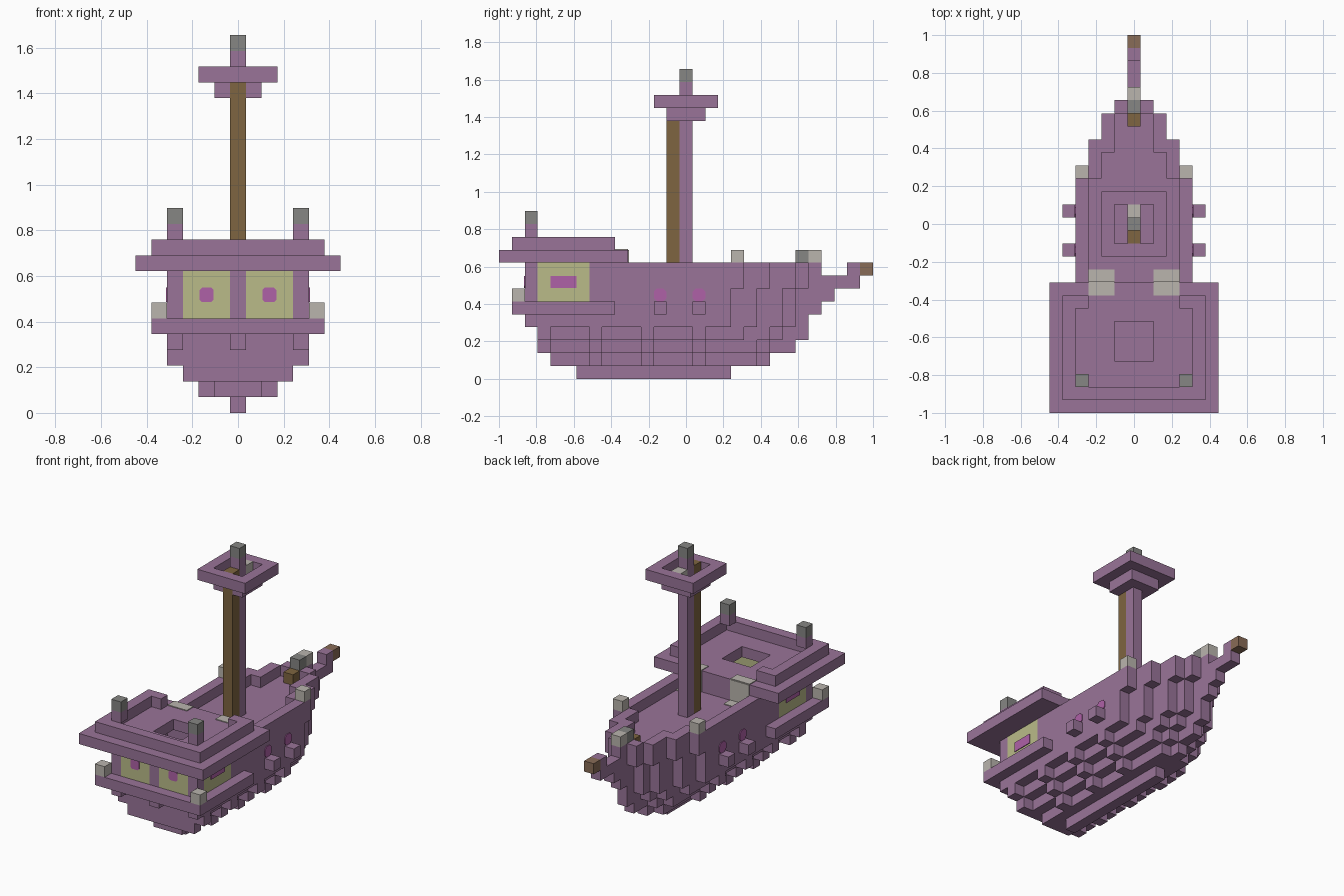
import bpy
import bmesh
from mathutils import Vector

cube = bpy.data.objects.get("Cube")
if cube:
    bpy.data.objects.remove(cube, do_unlink=True)

U = 2 / 29  # one block


def material(name, r, g, b):
    m = bpy.data.materials.new(name)
    m.use_nodes = True
    m.diffuse_color = (r, g, b, 1)
    m.node_tree.nodes["Principled BSDF"].inputs["Base Color"].default_value = (r, g, b, 1)
    return m


PURPLE = material("dusty_purple", .32, .175, .315)
GREY = material("mid_grey", .24, .24, .23)
PALE = material("pale_grey", .49, .46, .42)
BROWN = material("ladder_brown", .21, .13, .052)
NOSE = material("nose_brown", .25, .15, .095)
YELLOW = material("window_yellow", .49, .50, .25)
PINK = material("pink", .43, .12, .39)


def finish(name, bm, mat):
    mesh = bpy.data.meshes.new(name)
    bm.to_mesh(mesh)
    bm.free()
    mesh.materials.append(mat)
    obj = bpy.data.objects.new(name, mesh)
    bpy.context.collection.objects.link(obj)
    return obj


def point(i, j, k):
    """Block grid corner to world position."""
    return Vector(((i - .5) * U, j * U - 1, k * U))


def blocks(name, cells, mat):
    """Skin a set of grid blocks, keeping only the outer faces."""
    cells = set(cells)
    bm = bmesh.new()
    for c in cells:
        for axis in range(3):
            for side in (0, 1):
                near = list(c)
                near[axis] += 2 * side - 1
                if tuple(near) in cells:
                    continue
                a, b = (axis + 1) % 3, (axis + 2) % 3
                ring = []
                for s, t in ((0, 0), (1, 0), (1, 1), (0, 1)):
                    p = list(c)
                    p[axis] += side
                    p[a] += s
                    p[b] += t
                    ring.append(bm.verts.new(point(*p)))
                bm.faces.new(ring if side else ring[::-1])
    bmesh.ops.remove_doubles(bm, verts=bm.verts, dist=U / 50)
    return finish(name, bm, mat)


def box(i0, i1, j0, j1, k0, k1):
    """All blocks in an inclusive range."""
    return {(i, j, k) for i in range(i0, i1 + 1)
            for j in range(j0, j1 + 1) for k in range(k0, k1 + 1)}


def plate(name, corner, size, axis, side, mat, cut=0):
    """Thin chamfered panel lying on a block face."""
    a, b = (axis + 1) % 3, (axis + 2) % 3
    w, h = size
    if cut:
        outline = [(cut, 0), (w - cut, 0), (w, cut), (w, h - cut),
                   (w - cut, h), (cut, h), (0, h - cut), (0, cut)]
    else:
        outline = [(0, 0), (w, 0), (w, h), (0, h)]
    bm = bmesh.new()
    ring = []
    for s, t in outline:
        p = list(corner)
        p[a] += s
        p[b] += t
        ring.append(bm.verts.new(point(*p)))
    face = bm.faces.new(ring)
    out = bmesh.ops.extrude_face_region(bm, geom=[face])
    shift = Vector((0, 0, 0))
    shift[axis] = side * .005
    bmesh.ops.translate(bm, vec=shift,
                        verts=[v for v in out["geom"] if isinstance(v, bmesh.types.BMVert)])
    bmesh.ops.recalc_face_normals(bm, faces=bm.faces)
    return finish(name, bm, mat)


# Hull: first and last block row, half width and bow rake of each layer
FIRST = (6, 4, 3, 3, 3, 2, 2, 2, 2)
LAST = (17, 20, 22, 23, 23, 24, 25, 27, 24)
WIDTH = (0, 2, 3, 4, 4, 4, 4, 4, 4)
RAKE = (4, 4, 3, 2, 1, 1, 1, 0, 0)
BOW_END = {4: 18, 3: 20, 2: 22, 1: 23}


def half_width(j, k):
    w = WIDTH[k]
    if 1 <= k <= 3 and j % 4 != 3:  # ribs every fourth row
        w -= 1
    while w and j > BOW_END[w] - RAKE[k]:
        w -= 1
    return w


def in_well(i, j):
    """Sunken deck inside the rail."""
    reach = 3 if j <= 17 else 2 if j <= 19 else 1
    return 10 <= j <= 22 and abs(i) <= reach


hull = set()
for k in range(9):
    for j in range(FIRST[k], LAST[k] + 1):
        w = half_width(j, k)
        hull |= box(-w, w, j, j, k, k)
hull = {c for c in hull if not (c[2] == 8 and in_well(c[0], c[1]))}
hull -= box(-3, 3, 3, 8, 6, 8)          # cabin room
hull |= box(-5, 5, 1, 8, 5, 5)          # stern gallery
hull |= {(i, 2, 4) for i in (-4, 0, 4)}  # gallery brackets
hull |= {(i, j, 5) for i in (-5, 5) for j in (12, 15)}  # side studs
hull.add((0, 27, 8))

# Cabin windows
windows = set()
for s in (-1, 1):
    windows |= {(s * i, 2, k) for i in (1, 2, 3) for k in (6, 7, 8)}
    windows |= {(s * 4, j, k) for j in range(3, 7) for k in (6, 7, 8)}
blocks("hull", hull - windows, PURPLE)
blocks("cabin_windows", windows, YELLOW)

# Cabin roof with hatch, open rim and posts
roof = box(-6, 6, 0, 9, 9, 9) - box(-1, 1, 4, 6, 9, 9)
rim = box(-5, 5, 1, 8, 10, 10) - box(-4, 4, 2, 7, 10, 10) - box(-3, 3, 8, 8, 10, 10)
blocks("cabin_roof", roof | rim, PURPLE)
blocks("roof_posts", {(i, 2, 11) for i in (-4, 4)}, PURPLE)
blocks("roof_post_caps", {(i, 2, 12) for i in (-4, 4)}, GREY)

# Mast, ladder and lookout
blocks("mast", box(0, 0, 14, 14, 8, 22), PURPLE)
blocks("mast_cap", {(0, 14, 23)}, GREY)
ladder = box(0, 0, 13, 13, 8, 21)
blocks("mast_ladder", ladder, BROWN)
lookout = box(-1, 1, 13, 15, 20, 20) | (box(-2, 2, 12, 16, 21, 21) - box(-1, 1, 13, 15, 21, 21))
blocks("lookout", lookout - ladder - {(0, 14, 20)}, PURPLE)
blocks("lookout_lamp", {(0, 15, 21)}, PALE)

# Bow fittings and lamps
blocks("bow_step", {(0, 22, 8)}, BROWN)
blocks("bow_post", {(0, 23, 9)}, GREY)
blocks("bow_lamp", {(0, 24, 9)}, PALE)
blocks("bow_tip", {(0, 28, 8)}, NOSE)
blocks("rail_lamps", {(i, 18, 9) for i in (-4, 4)}, PALE)
blocks("gallery_lamps", {(i, 1, 6) for i in (-5, 5)}, PALE)

# Painted panels on both sides
for s, tag in ((1, "left"), (-1, "right")):
    x = 5 if s > 0 else -4
    plate("stern_pane_" + tag, (2 * s + .05, 2, 7.05), (.9, .9), 1, -1, PINK, .15)
    plate("side_pane_" + tag, (x, 4, 7.05), (2, .9), 0, s, PINK)
    for j in (12, 15):
        plate("hull_spot_" + tag, (x, j, 6), (1, 1), 0, s, PINK, .25)
    i = 2 if s > 0 else -3
    plate("roof_patch_" + tag, (i, 9, 10), (2, 1), 2, 1, PALE)
    plate("wall_patch_" + tag, (i, 10, 8), (2, 2), 1, 1, PALE)
    plate("deck_patch_" + tag, (i, 10, 8), (2, 1), 2, 1, PALE)
